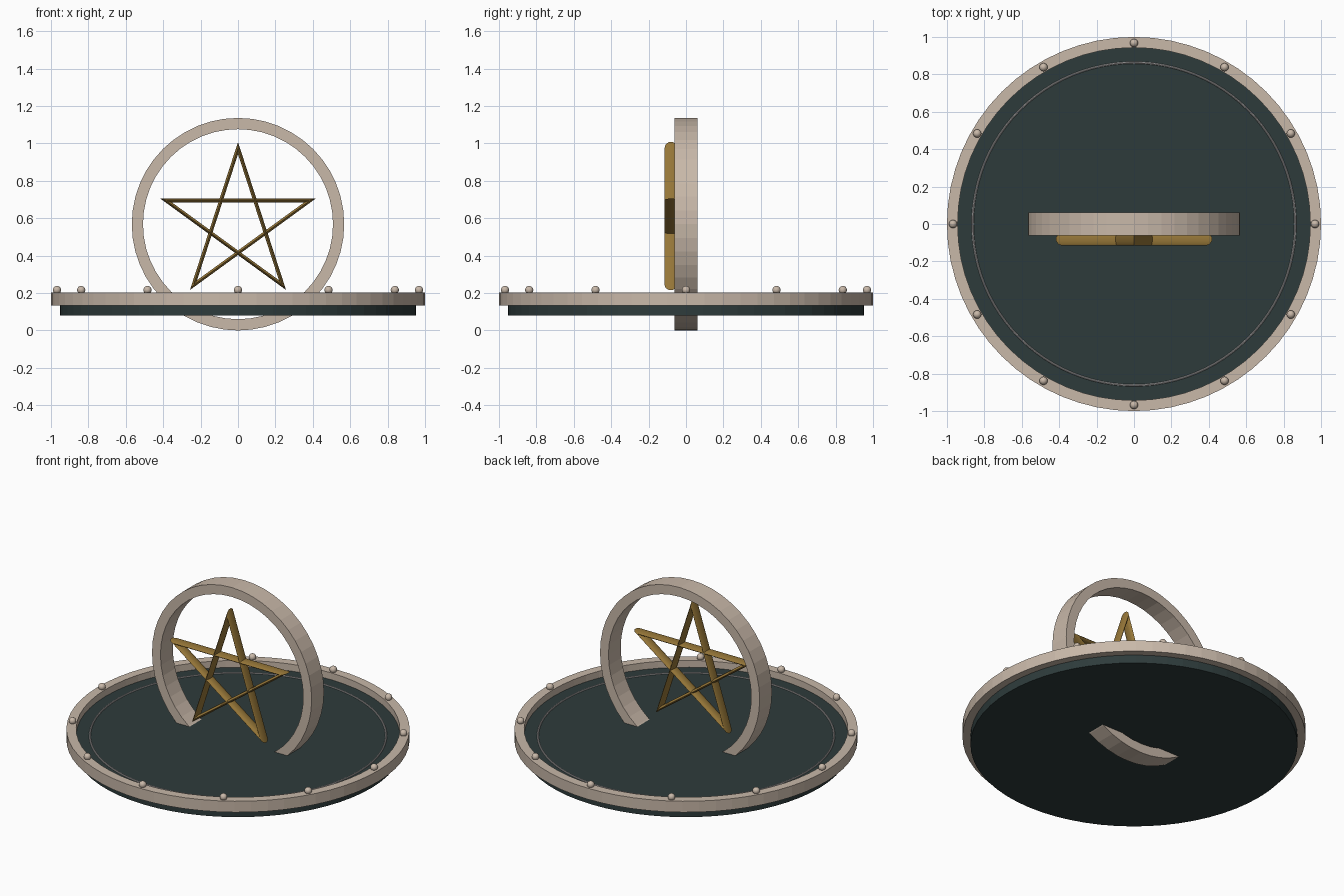
import bpy, bmesh, math
from mathutils import Matrix, Vector

if "Cube" in bpy.data.objects:
    bpy.data.objects.remove(bpy.data.objects["Cube"])


def material(name, rgb):
    m = bpy.data.materials.new(name)
    m.diffuse_color = (*rgb, 1)
    m.use_nodes = True
    m.node_tree.nodes["Principled BSDF"].inputs["Base Color"].default_value = m.diffuse_color
    return m


BONE = material("bone beige", (0.58, 0.48, 0.395))
SLATE = material("dark slate green", (0.027, 0.044, 0.044))
GOLD = material("antique gold", (0.31, 0.185, 0.04))
SILVER = material("silver grey", (0.42, 0.41, 0.41))


def add_object(name, bm, mat):
    bmesh.ops.recalc_face_normals(bm, faces=bm.faces[:])
    mesh = bpy.data.meshes.new(name)
    bm.to_mesh(mesh)
    bm.free()
    mesh.materials.append(mat)
    ob = bpy.data.objects.new(name, mesh)
    bpy.context.collection.objects.link(ob)
    return ob


def band(name, profile, segments, mat):
    """Revolve a closed (radius, z) profile around the z axis."""
    bm = bmesh.new()
    rings = []
    for i in range(segments):
        a = 2 * math.pi * i / segments
        rings.append([bm.verts.new((r * math.cos(a), r * math.sin(a), z))
                      for r, z in profile])
    n = len(profile)
    for i in range(segments):
        p, q = rings[i], rings[(i + 1) % segments]
        for j in range(n):
            k = (j + 1) % n
            bm.faces.new((p[j], q[j], q[k], p[k]))
    return add_object(name, bm, mat)


def box_profile(r0, r1, z0, z1):
    return [(r0, z0), (r1, z0), (r1, z1), (r0, z1)]


# Round base plate
bm = bmesh.new()
bmesh.ops.create_cone(bm, cap_ends=True, segments=64, radius1=0.953,
                      radius2=0.953, depth=0.08,
                      matrix=Matrix.Translation((0, 0, 0.12)))
add_object("base_plate", bm, SLATE)

# Raised rim and thin inlaid circle
band("plate_rim", box_profile(0.943, 1.0, 0.133, 0.204), 64, BONE)
circle = [(0.863 + 0.006 * math.cos(t * math.pi / 4),
           0.161 + 0.006 * math.sin(t * math.pi / 4)) for t in range(8)]
band("inlaid_circle", circle, 96, SILVER)

# Studs around the rim
bm = bmesh.new()
for i in range(12):
    a = math.radians(30 * i)
    pos = Vector((0.968 * math.cos(a), 0.968 * math.sin(a), 0.216))
    bmesh.ops.create_uvsphere(bm, u_segments=16, v_segments=10, radius=0.022,
                              matrix=Matrix.Translation(pos))
studs = add_object("rim_studs", bm, BONE)
studs.data.shade_smooth()

# Upright hoop passing through the plate
hoop = band("upright_hoop", box_profile(0.508, 0.568, -0.0625, 0.0625), 48, BONE)
hoop.data.transform(Matrix.Translation((0, 0, 0.568)) @
                    Matrix.Rotation(math.pi / 2, 4, 'X'))

# Five-pointed star drawn as one continuous round bar
curve = bpy.data.curves.new("star", 'CURVE')
curve.dimensions = '3D'
curve.bevel_depth = 0.034
curve.bevel_resolution = 3
spline = curve.splines.new('POLY')
spline.points.add(4)
for i, p in enumerate(spline.points):
    a = math.radians(90 + 144 * i)
    p.co = (0.405 * math.cos(a), -0.081, 0.57 + 0.405 * math.sin(a), 1)
spline.use_cyclic_u = True
curve.materials.append(GOLD)
star = bpy.data.objects.new("star", curve)
bpy.context.collection.objects.link(star)
bpy.context.view_layer.objects.active = star
star.select_set(True)
bpy.ops.object.convert(target='MESH')
bpy.ops.object.shade_smooth_by_angle(angle=math.radians(50))
